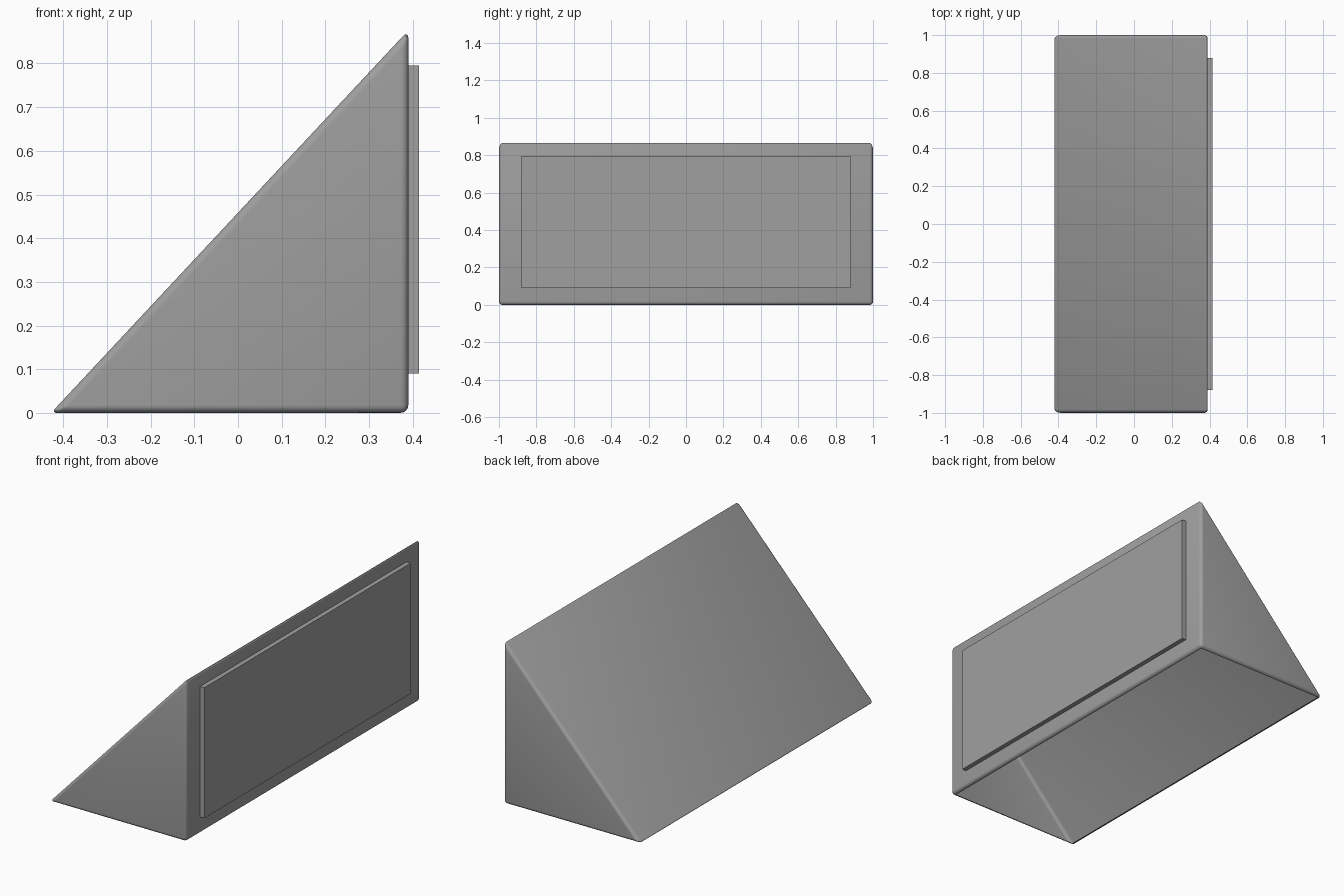
import bpy
import bmesh

cube = bpy.data.objects.get("Cube")
if cube:
    bpy.data.objects.remove(cube, do_unlink=True)

grey = bpy.data.materials.new("plain grey")
grey.use_nodes = True
colour = (0.35, 0.35, 0.35, 1)
grey.diffuse_color = colour
grey.node_tree.nodes["Principled BSDF"].inputs["Base Color"].default_value = colour


def extrude_profile(name, profile, y0, y1):
    """Make a solid by sweeping an x-z profile along y."""
    bm = bmesh.new()
    face = bm.faces.new([bm.verts.new((x, y0, z)) for x, z in profile])
    swept = bmesh.ops.extrude_face_region(bm, geom=[face])["geom"]
    verts = [v for v in swept if isinstance(v, bmesh.types.BMVert)]
    bmesh.ops.translate(bm, verts=verts, vec=(0, y1 - y0, 0))
    bmesh.ops.recalc_face_normals(bm, faces=bm.faces)
    mesh = bpy.data.meshes.new(name)
    bm.to_mesh(mesh)
    bm.free()
    mesh.materials.append(grey)
    obj = bpy.data.objects.new(name, mesh)
    bpy.context.collection.objects.link(obj)
    return obj


# Wedge shell with rounded edges
wedge = extrude_profile("wedge_body", [(-0.428, 0), (0.39, 0), (0.39, 0.876)], -1, 1)
bm = bmesh.new()
bm.from_mesh(wedge.data)
bmesh.ops.bevel(bm, geom=bm.edges[:], offset=0.018, offset_type='OFFSET',
                segments=4, profile=0.5, affect='EDGES')
# Open underside: drop the flat bottom, keep its rounded rim
bm.faces.ensure_lookup_table()
bottom = max((f for f in bm.faces if f.normal.z < -0.99), key=lambda f: f.calc_area())
bmesh.ops.delete(bm, geom=[bottom], context='FACES')
bm.to_mesh(wedge.data)
bm.free()
bpy.context.view_layer.objects.active = wedge
wedge.select_set(True)
bpy.ops.object.shade_smooth_by_angle()

# Raised flat panel on the upright side
extrude_profile("side_panel", [(0.39, 0.09), (0.415, 0.09), (0.415, 0.795), (0.39, 0.795)],
                -0.88, 0.88)
